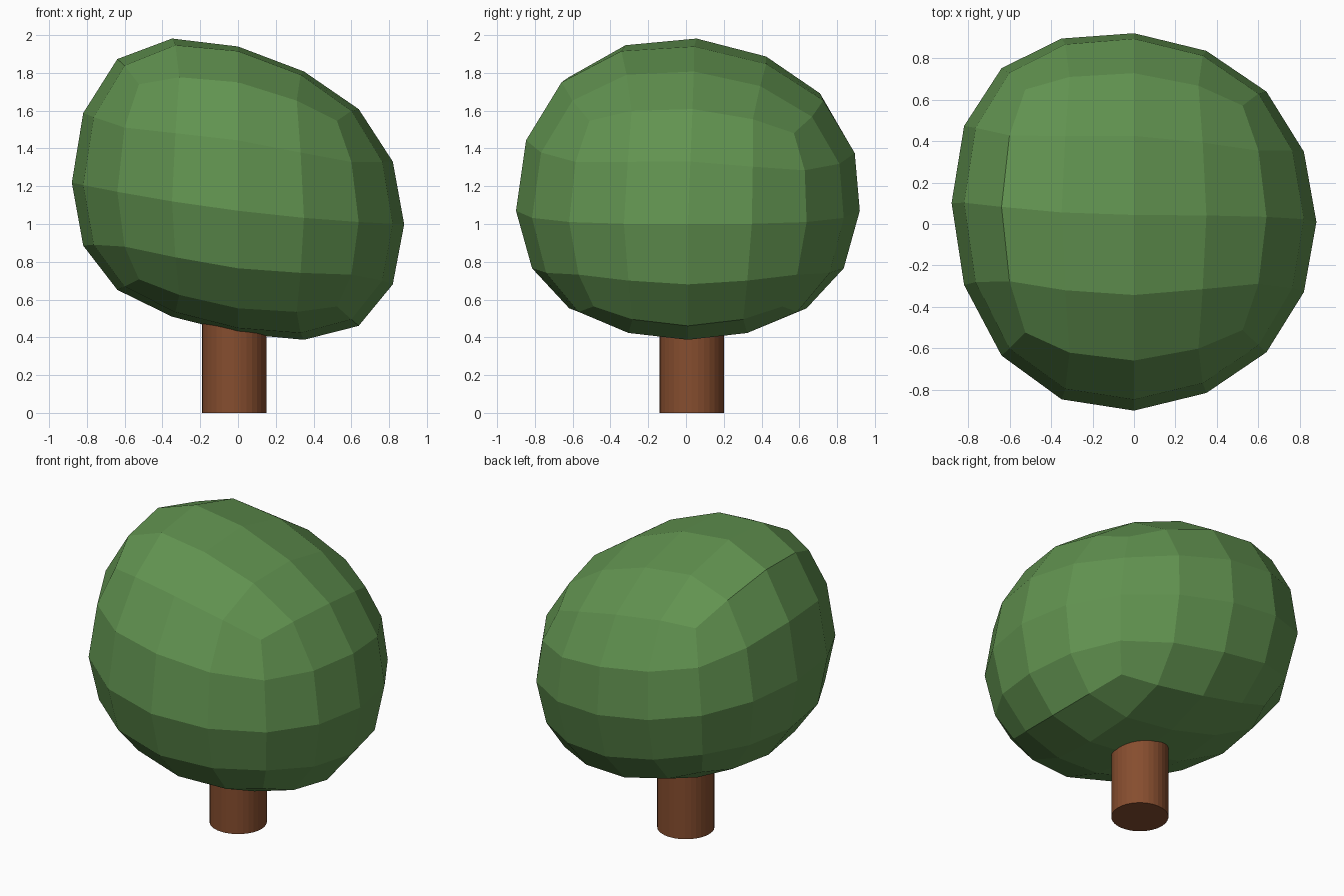
import bpy

if "Cube" in bpy.data.objects:
    bpy.data.objects.remove(bpy.data.objects["Cube"])


def colour(obj, name, rgb):
    mat = bpy.data.materials.new(name)
    mat.diffuse_color = (*rgb, 1)
    mat.use_nodes = True
    mat.node_tree.nodes["Principled BSDF"].inputs["Base Color"].default_value = mat.diffuse_color
    obj.data.materials.append(mat)


# Trunk: upright 32-sided cylinder reaching into the crown
bpy.ops.mesh.primitive_cylinder_add(vertices=32, radius=0.17, depth=0.7,
                                    location=(-0.02, 0.03, 0.35))
trunk = bpy.context.object
trunk.name = "trunk"
colour(trunk, "bark", (0.24, 0.075, 0.028))

# Crown: cube rounded by two subdivision levels, flat shaded
bpy.ops.mesh.primitive_cube_add(size=2)
crown = bpy.context.object
crown.name = "crown"
mod = crown.modifiers.new("round", 'SUBSURF')
mod.levels = mod.render_levels = 2
mod.use_limit_surface = True
bpy.ops.object.modifier_apply(modifier=mod.name)

# Lopsided crown: leaning, swollen at the upper left, narrower below
for v in crown.data.vertices:
    x, y, z = v.co
    up = max(z, 0)
    height = 0.905 + 0.18 * x * x - 0.05 * x + 0.1 * y * y
    v.co.x = 1.048 * x
    v.co.y = (1.084 * y * (1 - 0.08 * x) * (1 + 0.08 * z)
              + 0.01 + 0.04 * up + 0.13 * min(x, 0) ** 2)
    v.co.z = (1.07 - 0.131 * x + 0.055 * x * x + height * z
              + 0.156 * z * z - 0.15 * x * z * z - 0.13 * y * up)

for p in crown.data.polygons:
    p.use_smooth = False
colour(crown, "leaves", (0.12, 0.29, 0.08))
